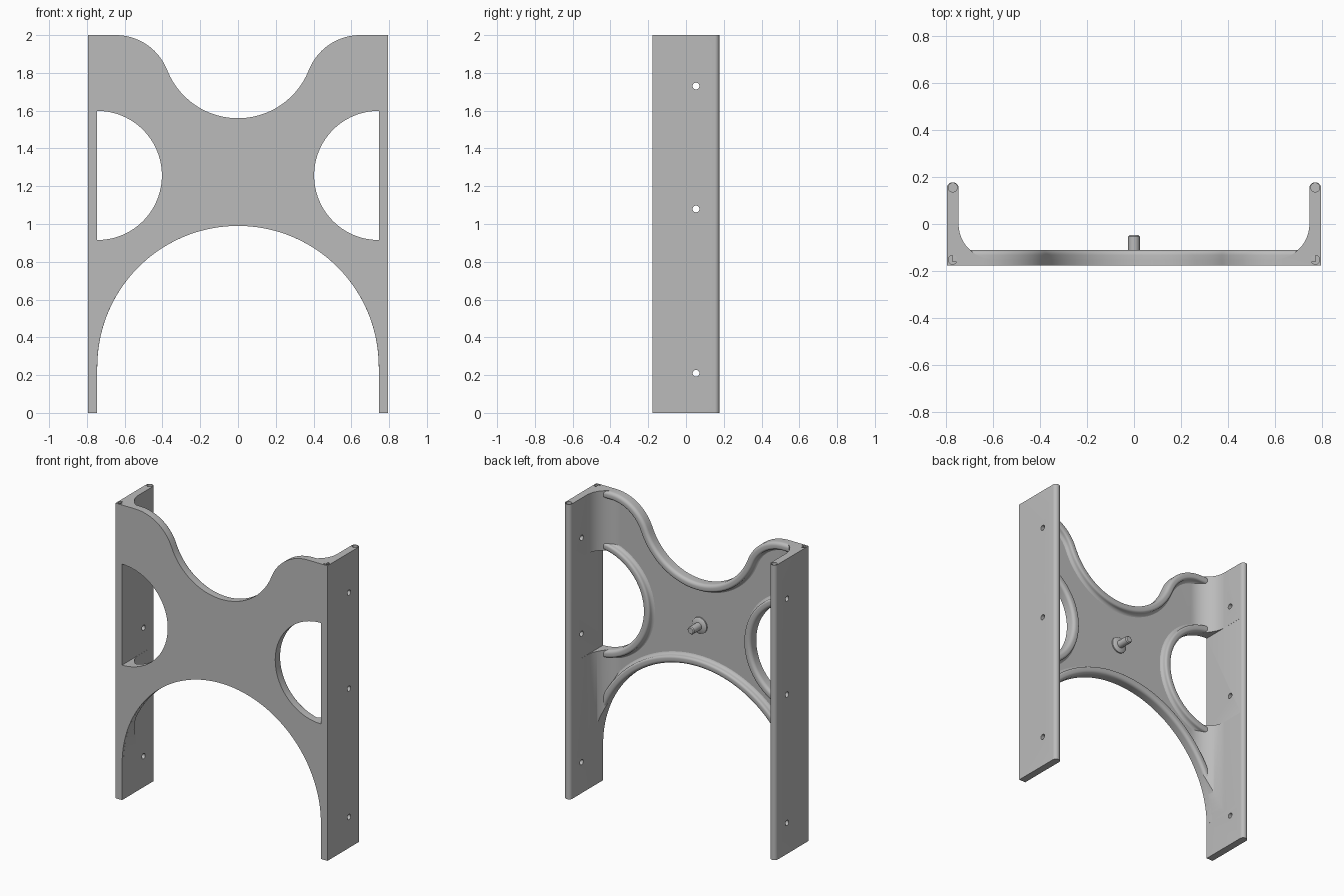
import bpy, bmesh
from math import sin, cos, pi, radians, hypot, atan2
from mathutils import Vector

if "Cube" in bpy.data.objects:
    bpy.data.objects.remove(bpy.data.objects["Cube"])

grey = bpy.data.materials.new("plain grey")
grey.use_nodes = True
grey.diffuse_color = (0.5, 0.5, 0.5, 1)
grey.node_tree.nodes["Principled BSDF"].inputs["Base Color"].default_value = (0.5, 0.5, 0.5, 1)

FRONT, WEB, RIM, BACK = -0.177, -0.15, -0.11, 0.177   # depth levels
INNER, OUTER, HEIGHT = 0.745, 0.795, 2.0              # side panel


def arc(cx, cy, r, a0, a1, n=24):
    return [(cx + r * cos(radians(a0 + (a1 - a0) * i / n)),
             cy + r * sin(radians(a0 + (a1 - a0) * i / n))) for i in range(n + 1)]


def mirrored(pts):
    return [(-x, z) for x, z in reversed(pts)]


def make(name, bm):
    bmesh.ops.remove_doubles(bm, verts=bm.verts, dist=1e-5)
    bmesh.ops.recalc_face_normals(bm, faces=bm.faces)
    me = bpy.data.meshes.new(name)
    bm.to_mesh(me)
    bm.free()
    me.materials.append(grey)
    ob = bpy.data.objects.new(name, me)
    bpy.context.collection.objects.link(ob)
    return ob


def prism(name, pts, axis, lo, hi):
    """Extrude a flat outline along one axis."""
    place = {"x": lambda a, b: (lo, a, b), "y": lambda a, b: (a, lo, b),
             "z": lambda a, b: (a, b, lo)}[axis]
    bm = bmesh.new()
    face = bm.faces.new([bm.verts.new(place(a, b)) for a, b in pts])
    new = bmesh.ops.extrude_face_region(bm, geom=[face])["geom"]
    step = Vector([(hi - lo) * (axis == k) for k in "xyz"])
    bmesh.ops.translate(bm, vec=step, verts=[v for v in new if isinstance(v, bmesh.types.BMVert)])
    return make(name, bm)


def cut(body, cutter):
    bpy.context.view_layer.objects.active = body
    mod = body.modifiers.new("cut", "BOOLEAN")
    mod.operation, mod.solver, mod.object = "DIFFERENCE", "EXACT", cutter
    bpy.ops.object.modifier_apply(modifier=mod.name)
    bpy.data.objects.remove(cutter)


def smooth(ob):
    bpy.ops.object.select_all(action="DESELECT")
    ob.select_set(True)
    bpy.context.view_layer.objects.active = ob
    bpy.ops.object.shade_smooth_by_angle(angle=radians(35))


# Outlines of the openings, with the solid on the right of each path
saddle_half = arc(0, 1.963, 0.403, -90, -21.5, 24) + arc(0.647, 1.708, 0.292, 158.5, 90, 20)[1:]
saddle = mirrored(saddle_half)[:-1] + saddle_half
arch = arc(0, 0.245, INNER, 0, 180, 72)
window = arc(INNER, 1.257, 0.342, 90, 270, 48)

# Frame: front web, coved corners and round-backed side panels
half = [(OUTER, FRONT)] + arc(0.77, BACK - 0.025, 0.025, 0, 180, 16) \
    + arc(INNER - 0.15, 0, 0.15, 0, -90, 20)
frame = prism("frame", half + mirrored(half), "z", 0, HEIGHT)

e = 0.0005
cut(frame, prism("saddle_cutter", saddle + [(0.647, 2.5), (-0.647, 2.5)], "y", -1, 1))
arch_cut = [(x * (1 + e), z) for x, z in arch]
cut(frame, prism("arch_cutter", arch_cut + [(-INNER - e, -0.5), (INNER + e, -0.5)], "y", -1, 1))
for side in (window, mirrored(window)):
    s = 1 if side[0][0] > 0 else -1
    wide = [(x + s * e if abs(x) > INNER - 1e-4 else x, z) for x, z in side]
    cut(frame, prism("window_cutter", wide, "y", -1, 1))

# Screw holes across the panels and blind pin holes in their top ends
for z in (0.21, 1.08, 1.73):
    cut(frame, prism("screw_cutter", arc(0.053, z, 0.018, 0, 345, 23), "x", -1, 1))
for x in (-0.77, 0.77):
    for y in (-0.152, 0.155):
        cut(frame, prism("pin_cutter", arc(x, y, 0.019, 0, 345, 23), "z", HEIGHT - 0.05, HEIGHT + 0.1))
smooth(frame)

# Rounded bead with a cove towards the web: (inset from edge, depth)
bead = [(0, WEB - 0.012)] + arc(0.022, RIM - 0.022, 0.022, 180, 90, 6) \
    + arc(0.034, RIM - 0.016, 0.016, 90, 20, 5) + arc(0.075, WEB + 0.024, 0.026, 190, 270, 6) \
    + [(0.075, WEB - 0.012)]


def rim(name, path):
    """Sweep the bead along an opening, on the solid side of its edge."""
    bm = bmesh.new()
    rings = []
    for i, (x, z) in enumerate(path):
        a, b = path[max(i - 1, 0)], path[min(i + 1, len(path) - 1)]
        tx, tz = b[0] - a[0], b[1] - a[1]
        d = hypot(tx, tz)
        ring = []
        for o, y in bead:
            px = max(-0.78, min(0.78, x + o * tz / d))
            ring.append(bm.verts.new((px, y, z - o * tx / d)))
        rings.append(ring)
    n = len(bead)
    for r, q in zip(rings, rings[1:]):
        for j in range(n):
            bm.faces.new((r[j], r[(j + 1) % n], q[(j + 1) % n], q[j]))
    bm.faces.new(rings[0])
    bm.faces.new(rings[-1])
    smooth(make(name, bm))


rim("saddle_rim", [(-0.77, HEIGHT)] + saddle + [(0.77, HEIGHT)])
rim("arch_rim", arch)
rim("left_window_rim", window)
rim("right_window_rim", mirrored(window))

# Centre post with a flared foot, turned about the depth axis: (radius, depth)
bm = bmesh.new()
turned = [(0, WEB - 0.01), (0.055, WEB - 0.01), (0.055, WEB + 0.008), (0.045, WEB + 0.014),
          (0.025, WEB + 0.018), (0.025, -0.054), (0.019, -0.047), (0, -0.047)]
verts = [bm.verts.new((r, y, 0)) for r, y in turned]
edges = [bm.edges.new(p) for p in zip(verts, verts[1:])]
bmesh.ops.spin(bm, geom=verts + edges, cent=(0, 0, 0), axis=(0, 1, 0), angle=2 * pi, steps=32)
post = make("centre_post", bm)
post.location.z = 1.26
smooth(post)
